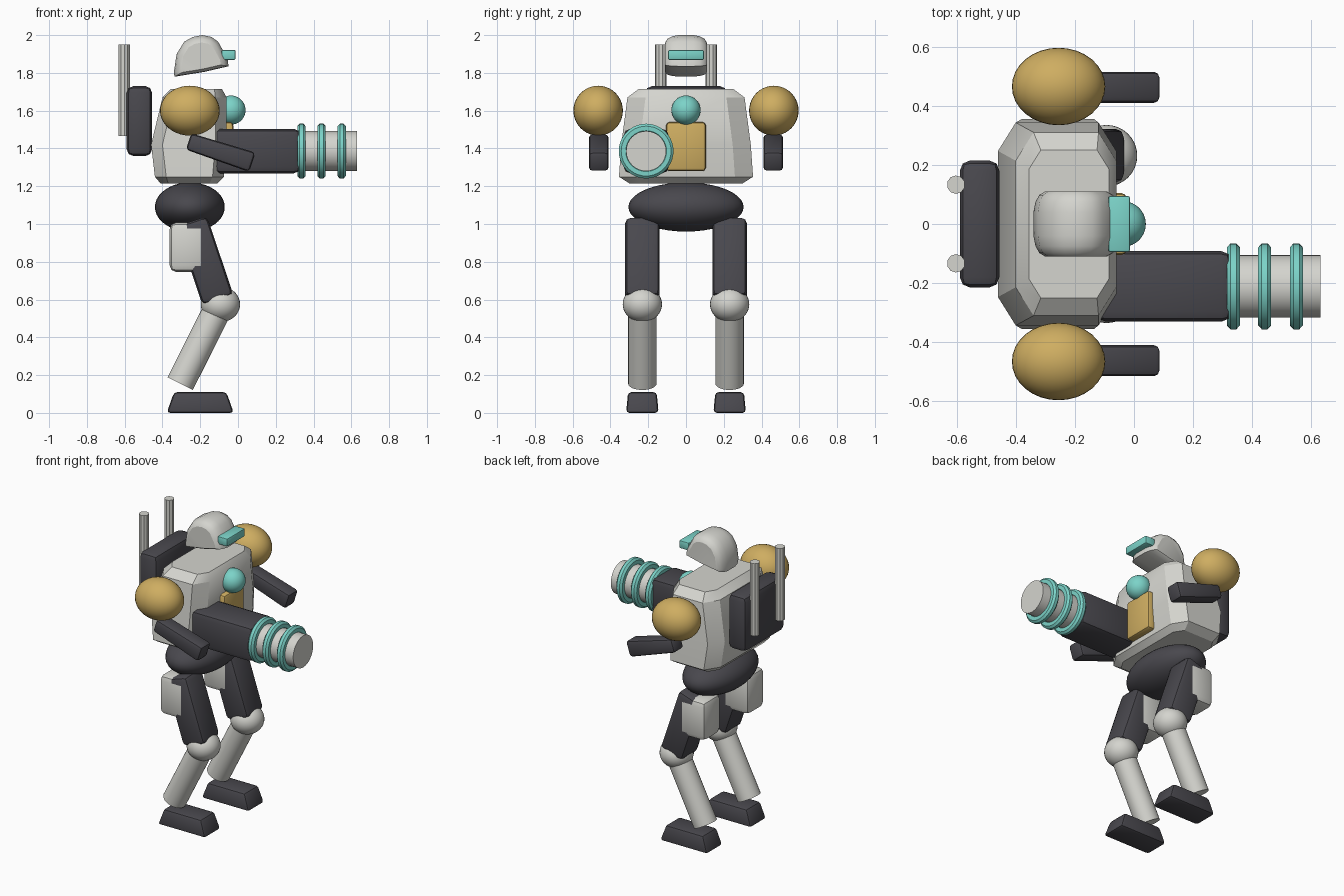
import bpy, bmesh, math
from mathutils import Matrix, Vector

if "Cube" in bpy.data.objects:
    bpy.data.objects.remove(bpy.data.objects["Cube"])


def material(name, rgb):
    m = bpy.data.materials.new(name)
    m.diffuse_color = (*rgb, 1)
    m.use_nodes = True
    m.node_tree.nodes["Principled BSDF"].inputs["Base Color"].default_value = m.diffuse_color
    return m


LIGHT = material("light_grey", (0.66, 0.66, 0.62))
DARK = material("charcoal", (0.066, 0.064, 0.075))
GOLD = material("gold", (0.62, 0.42, 0.12))
TEAL = material("teal", (0.20, 0.65, 0.58))


def finish(name, bm, mat):
    bmesh.ops.recalc_face_normals(bm, faces=bm.faces[:])
    me = bpy.data.meshes.new(name)
    bm.to_mesh(me)
    bm.free()
    me.materials.append(mat)
    ob = bpy.data.objects.new(name, me)
    bpy.context.collection.objects.link(ob)
    return ob


def box(name, mat, center, size, bevel=0.02, tilt=0, segments=2, top=(1, 1)):
    """Bevelled box; top scales the upper face, tilt turns it about y."""
    bm = bmesh.new()
    bmesh.ops.create_cube(bm, size=1)
    for v in bm.verts:
        kx, ky = top if v.co.z > 0 else (1, 1)
        v.co = Vector((v.co.x * size[0] * kx, v.co.y * size[1] * ky, v.co.z * size[2]))
    bmesh.ops.bevel(bm, geom=bm.edges[:], offset=bevel, segments=segments,
                    profile=0.5, affect='EDGES', clamp_overlap=True)
    bm.transform(Matrix.Translation(center) @ Matrix.Rotation(tilt, 4, 'Y'))
    return finish(name, bm, mat)


def ball(name, mat, center, radii):
    bm = bmesh.new()
    bmesh.ops.create_uvsphere(bm, u_segments=32, v_segments=20, radius=1)
    bm.transform(Matrix.Translation(center) @ Matrix.Diagonal((*radii, 1)))
    return finish(name, bm, mat)


def rod(name, mat, a, b, r, sides=32):
    a, b = Vector(a), Vector(b)
    bm = bmesh.new()
    bmesh.ops.create_cone(bm, cap_ends=True, segments=sides, radius1=r, radius2=r,
                          depth=(b - a).length)
    turn = (b - a).to_track_quat('Z', 'Y').to_matrix().to_4x4()
    bm.transform(Matrix.Translation((a + b) / 2) @ turn)
    return finish(name, bm, mat)


def loft(name, mat, rings, closed=False):
    """Skin a stack of equal rings; closed joins the last ring to the first."""
    bm = bmesh.new()
    rows = [[bm.verts.new(p) for p in ring] for ring in rings]
    n = len(rows[0])
    pairs = list(zip(rows, rows[1:])) + ([(rows[-1], rows[0])] if closed else [])
    for lo, hi in pairs:
        for i in range(n):
            j = (i + 1) % n
            bm.faces.new((lo[i], lo[j], hi[j], hi[i]))
    if not closed:
        bm.faces.new(rows[0])
        bm.faces.new(rows[-1])
    return finish(name, bm, mat)


# Torso: chamfered rectangles stacked upward
def chamfered(z, x0, x1, h, c):
    return [(x0 + c, -h, z), (x1 - c, -h, z), (x1, -h + 1.6 * c, z), (x1, h - 1.6 * c, z),
            (x1 - c, h, z), (x0 + c, h, z), (x0, h - 1.6 * c, z), (x0, -h + 1.6 * c, z)]


loft("torso", LIGHT, [chamfered(*r) for r in (
    (1.215, -0.41, -0.11, 0.30, 0.04), (1.25, -0.44, -0.075, 0.355, 0.06),
    (1.42, -0.46, -0.06, 0.343, 0.06), (1.67, -0.40, -0.06, 0.31, 0.06),
    (1.715, -0.355, -0.085, 0.25, 0.04))])
ball("pelvis", DARK, (-0.255, 0, 1.09), (0.185, 0.305, 0.13))

# Chest details
box("chest_plate", GOLD, (-0.065, 0, 1.41), (0.08, 0.21, 0.26), 0.018)
ball("chest_orb", TEAL, (-0.037, 0, 1.603), (0.077, 0.077, 0.077))

# Backpack and antennas
box("backpack", DARK, (-0.522, 0, 1.545), (0.134, 0.43, 0.37), 0.035)
for s in (-1, 1):
    rod("antenna", LIGHT, (-0.602, s * 0.133, 1.465), (-0.602, s * 0.133, 1.95), 0.031, 10)

# Helmet: side profile lofted across y, shrinking towards the cheeks
profile = [(-0.335, 1.78), (-0.34, 1.80), (-0.325, 1.90), (-0.285, 1.965), (-0.24, 1.99),
           (-0.19, 2.0), (-0.14, 1.99), (-0.105, 1.965), (-0.055, 1.875), (-0.05, 1.835),
           (-0.18, 1.805)]
steps = ((-0.11, 0.72), (-0.098, 0.86), (-0.075, 0.95), (-0.04, 1),
         (0.04, 1), (0.075, 0.95), (0.098, 0.86), (0.11, 0.72))
loft("helmet", LIGHT, [[(-0.2 + (x + 0.2) * k, y, 1.86 + (z - 1.86) * k)
                        for x, z in profile] for y, k in steps])
box("visor", TEAL, (-0.05, 0, 1.895), (0.074, 0.19, 0.053), 0.008)

# Arm cannon with ringed barrel
CY, CZ = -0.211, 1.386
box("cannon_body", DARK, (0.10, CY, CZ), (0.46, 0.238, 0.235), 0.034)
rod("cannon_barrel", LIGHT, (0.25, CY, CZ), (0.63, CY, CZ), 0.106)
section = [(0.022, 0.132), (0.010, 0.145), (-0.010, 0.145), (-0.022, 0.132),
           (-0.022, 0.108), (-0.010, 0.098), (0.010, 0.098), (0.022, 0.108)]
for x in (0.336, 0.442, 0.549):
    rings = [[(x + dx, CY + r * math.cos(a), CZ + r * math.sin(a)) for dx, r in section]
             for a in (math.tau * i / 40 for i in range(40))]
    loft("cannon_ring", TEAL, rings, closed=True)

for s in (-1, 1):
    # Shoulders and forearms
    ball("shoulder", GOLD, (-0.255, s * 0.465, 1.60), (0.158, 0.131, 0.132))
    box("forearm", DARK, (-0.093, s * 0.462, 1.382), (0.108, 0.105, 0.355), 0.02,
        math.radians(-72), top=(0.84, 1))
    # Legs
    y = s * 0.231
    box("thigh", DARK, (-0.176, y, 0.806), (0.172, 0.182, 0.44), 0.03, math.radians(-18.5))
    box("hip_armor", LIGHT, (-0.262, y, 0.877), (0.20, 0.184, 0.262), 0.035)
    ball("knee", LIGHT, (-0.093, y, 0.575), (0.104, 0.104, 0.094))
    rod("shin", LIGHT, (-0.306, y, 0.155), (-0.095, y, 0.575), 0.075)
    box("foot", DARK, (-0.20, y, 0.055), (0.355, 0.172, 0.11), 0.018, top=(0.78, 0.88))

# Smooth shading with sharp creases kept
bpy.ops.object.select_all(action='SELECT')
bpy.context.view_layer.objects.active = bpy.context.scene.objects[0]
bpy.ops.object.shade_smooth_by_angle(angle=math.radians(30))
